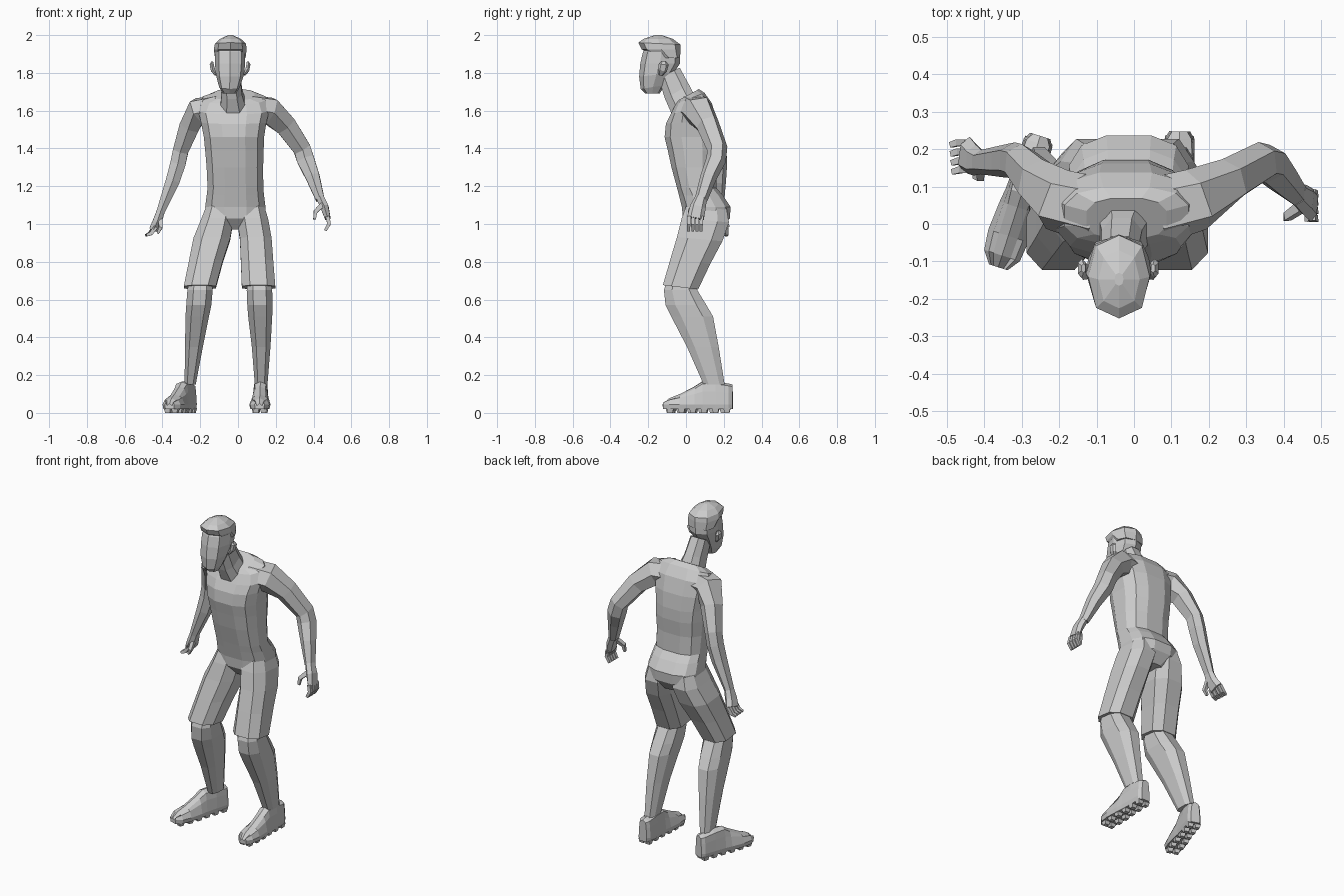
import bpy, bmesh, math
from mathutils import Vector


def skin(name, rings):
    """Bridge a list of equal-length point rings and cap both ends."""
    bm = bmesh.new()
    vs = [[bm.verts.new(p) for p in r] for r in rings]
    n = len(vs[0])
    for a, b in zip(vs, vs[1:]):
        for i in range(n):
            j = (i + 1) % n
            bm.faces.new((a[i], a[j], b[j], b[i]))
    bm.faces.new(vs[0][::-1])
    bm.faces.new(vs[-1])
    bmesh.ops.recalc_face_normals(bm, faces=bm.faces)
    me = bpy.data.meshes.new(name)
    bm.to_mesh(me)
    bm.free()
    ob = bpy.data.objects.new(name, me)
    bpy.context.collection.objects.link(ob)
    return ob


def oval(c, u, v, n, p, off):
    """Superellipse ring around c spanned by u and v."""
    out = []
    for i in range(n):
        t = 2 * math.pi * (i + off) / n
        a, b = math.cos(t), math.sin(t)
        out.append(c + u * math.copysign(abs(a) ** p, a) + v * math.copysign(abs(b) ** p, b))
    return out


def stack(name, rows, n=8, p=0.8, off=0.5):
    """Horizontal rings: (z, x_min, x_max, y_front, y_back[, tilt])."""
    rings = []
    for z, x0, x1, y0, y1, *tilt in rows:
        c = Vector(((x0 + x1) / 2, (y0 + y1) / 2, z))
        v = Vector((0, (y1 - y0) / 2, tilt[0] if tilt else 0))
        rings.append(oval(c, Vector(((x1 - x0) / 2, 0, 0)), v, n, p, off))
    return skin(name, rings)


def tube(name, path, n=6, p=0.85, off=0.5):
    """Rings square to a path: (x, y, z, half_width, half_depth)."""
    pts = [Vector(q[:3]) for q in path]
    rings = []
    for i, q in enumerate(path):
        t = (pts[min(i + 1, len(pts) - 1)] - pts[max(i - 1, 0)]).normalized()
        u = t.cross(Vector((0, 1, 0))).normalized()
        rings.append(oval(pts[i], u * q[3], u.cross(t) * q[4], n, p, off))
    return skin(name, rings)


# Torso with hips
stack("torso", [
    (0.97, -0.07, 0.05, 0.03, 0.19),
    (1.03, -0.17, 0.145, -0.02, 0.235),
    (1.09, -0.178, 0.15, -0.025, 0.24),
    (1.15, -0.17, 0.142, -0.04, 0.20),
    (1.19, -0.165, 0.138, -0.05, 0.165),
    (1.30, -0.17, 0.137, -0.08, 0.165),
    (1.39, -0.178, 0.14, -0.10, 0.175),
    (1.46, -0.185, 0.142, -0.117, 0.175),
    (1.54, -0.20, 0.155, -0.11, 0.165, 0.01),
    (1.61, -0.215, 0.17, -0.085, 0.14, 0.03),
    (1.665, -0.19, 0.15, -0.055, 0.10, 0.03),
    (1.685, -0.13, 0.09, -0.04, 0.07, 0.03)], n=12, p=0.75)

# Neck
stack("neck", [
    (1.62, -0.10, 0.05, -0.08, 0.06, 0.04),
    (1.70, -0.09, 0.025, -0.115, 0.02, 0.04),
    (1.80, -0.09, 0.015, -0.15, -0.03, 0.03)])

# Head, with an edge down the middle of the face
stack("head", [
    (1.69, -0.08, -0.01, -0.215, -0.14),
    (1.725, -0.10, 0.01, -0.24, -0.11, 0.01),
    (1.79, -0.117, 0.032, -0.248, -0.065, 0.01),
    (1.85, -0.122, 0.038, -0.242, -0.032),
    (1.91, -0.122, 0.038, -0.228, -0.032),
    (1.96, -0.10, 0.02, -0.20, -0.06)], n=8, p=0.85, off=0)

# Swept hair
stack("hair", [
    (1.88, -0.122, 0.040, -0.15, -0.032),
    (1.925, -0.128, 0.046, -0.235, -0.028),
    (1.955, -0.122, 0.042, -0.252, -0.03, -0.005),
    (1.98, -0.095, 0.015, -0.225, -0.07, 0.0),
    (2.0, -0.052, -0.028, -0.165, -0.13)], n=8, p=0.85, off=0)

for side, sx in (("left", 1), ("right", -1)):
    ex = -0.042 + sx * 0.075
    tube(side + "_ear", [
        (ex, -0.135, 1.79, 0.008, 0.012),
        (ex + sx * 0.016, -0.125, 1.815, 0.012, 0.025),
        (ex + sx * 0.022, -0.118, 1.845, 0.012, 0.026),
        (ex + sx * 0.018, -0.118, 1.86, 0.006, 0.012)])

# Arms: shoulder to wrist
tube("left_arm", [
    (0.06, 0.035, 1.61, 0.075, 0.09), (0.165, 0.065, 1.60, 0.078, 0.085),
    (0.25, 0.115, 1.525, 0.063, 0.062), (0.338, 0.165, 1.40, 0.052, 0.055),
    (0.358, 0.16, 1.34, 0.052, 0.053), (0.395, 0.12, 1.25, 0.042, 0.044),
    (0.435, 0.08, 1.13, 0.026, 0.034)])
tube("right_arm", [
    (-0.10, 0.035, 1.61, 0.075, 0.09), (-0.205, 0.065, 1.60, 0.075, 0.085),
    (-0.255, 0.115, 1.52, 0.06, 0.062), (-0.303, 0.165, 1.39, 0.046, 0.05),
    (-0.318, 0.17, 1.32, 0.046, 0.048), (-0.345, 0.168, 1.23, 0.042, 0.044),
    (-0.412, 0.165, 1.06, 0.024, 0.032)])

# Left hand: palm, four hanging fingers, thumb
tube("left_palm", [
    (0.435, 0.08, 1.14, 0.024, 0.032), (0.458, 0.063, 1.09, 0.024, 0.042),
    (0.475, 0.05, 1.03, 0.017, 0.045)])
for i in range(4):
    y = 0.018 + i * 0.022
    tube(f"left_finger_{i}", [
        (0.474, y, 1.04, 0.014, 0.012), (0.482, y - 0.004, 1.0, 0.013, 0.012),
        (0.462, y - 0.004, 0.965, 0.010, 0.010)], n=4)
tube("left_thumb", [
    (0.445, 0.045, 1.10, 0.018, 0.018), (0.41, 0.02, 1.065, 0.014, 0.014),
    (0.405, 0.015, 1.025, 0.009, 0.009)], n=4)

# Right hand: palm, four fingers curled outward, thumb
tube("right_palm", [
    (-0.408, 0.165, 1.07, 0.024, 0.032), (-0.425, 0.17, 1.02, 0.027, 0.042),
    (-0.445, 0.185, 0.975, 0.026, 0.05)])
for i in range(4):
    x, y = -0.005 * i, 0.145 + i * 0.024
    tube(f"right_finger_{i}", [
        (-0.435 + x * 0.5, y, 0.985, 0.015, 0.012), (-0.46 + x * 0.5, y, 0.95, 0.014, 0.012),
        (-0.485 + x * 0.3, y - 0.006, 0.94, 0.008, 0.010)], n=4)
tube("right_thumb", [
    (-0.41, 0.15, 1.02, 0.015, 0.016), (-0.41, 0.125, 0.98, 0.013, 0.014),
    (-0.425, 0.128, 0.95, 0.008, 0.009)], n=4)

# Legs: shorts and shins, x ranges differ per side, depth is shared
shorts_y = [(1.10, 0.0, 0.22), (1.02, -0.03, 0.235), (0.92, -0.055, 0.20),
            (0.80, -0.09, 0.135), (0.665, -0.128, 0.07)]
shin_y = [(0.72, -0.10, 0.06), (0.65, -0.122, 0.065), (0.57, -0.115, 0.115),
          (0.51, -0.085, 0.15), (0.35, 0.0, 0.178), (0.15, 0.09, 0.208)]
legs = {
    "left": ([(0.0, 0.14), (-0.01, 0.165), (0.005, 0.183), (0.01, 0.192), (0.015, 0.203)],
             [(0.05, 0.175), (0.042, 0.185), (0.045, 0.188), (0.05, 0.185),
              (0.07, 0.175), (0.087, 0.158)]),
    "right": ([(-0.168, -0.03), (-0.20, -0.02), (-0.242, -0.035), (-0.265, -0.075),
               (-0.292, -0.112)],
              [(-0.26, -0.14), (-0.272, -0.13), (-0.278, -0.137), (-0.282, -0.15),
               (-0.283, -0.183), (-0.285, -0.222)]),
}
for side, (shorts_x, shin_x) in legs.items():
    for part, ys, xs in (("shorts_leg", shorts_y, shorts_x), ("shin", shin_y, shin_x)):
        stack(f"{side}_{part}", [(z, *x, y0, y1, -0.012 if part == "shorts_leg" else 0)
                                 for (z, y0, y1), x in zip(ys, xs)], p=0.75)

# Shoes: cross-sections along the foot (distance, half width, top height, ankle half width)
shoe = [(0.0, 0.028, 0.15, 0.02), (0.02, 0.04, 0.155, 0.032), (0.09, 0.042, 0.165, 0.035),
        (0.16, 0.045, 0.165, 0.03), (0.20, 0.05, 0.14, 0.027), (0.28, 0.056, 0.10, 0.026),
        (0.335, 0.05, 0.078, 0.024), (0.368, 0.026, 0.05, 0.014)]
for side, heel, toe in (("left", (0.122, 0.247), (0.114, -0.12)),
                        ("right", (-0.25, 0.235), (-0.362, -0.115))):
    h = Vector((*heel, 0))
    d = (Vector((*toe, 0)) - h).normalized()
    s = Vector((-d.y, d.x, 0))
    up = Vector((0, 0, 1))
    skin(side + "_shoe", [
        [h + d * t + s * k + up * z for k, z in
         ((-w * 0.9, 0.02), (-w, 0.045), (-(w + a) / 2, (top + 0.06) / 2), (-a, top - 0.012),
          (0, top), (a, top - 0.012), ((w + a) / 2, (top + 0.06) / 2), (w, 0.045), (w * 0.9, 0.02))]
        for t, w, top, a in shoe])
    # Tread blocks under the sole
    for i in range(6):
        t = 0.03 + i * 0.06
        w = 0.034 if i < 3 else 0.042 if i < 5 else 0.034
        for k in (-1, 1):
            c = h + d * t + s * k * w * 0.6
            skin(f"{side}_tread_{i}_{'a' if k < 0 else 'b'}", [
                oval(c + up * z, d * r, s * r, 4, 1, 0.5) for z, r in ((0, 0.018), (0.025, 0.026))])
